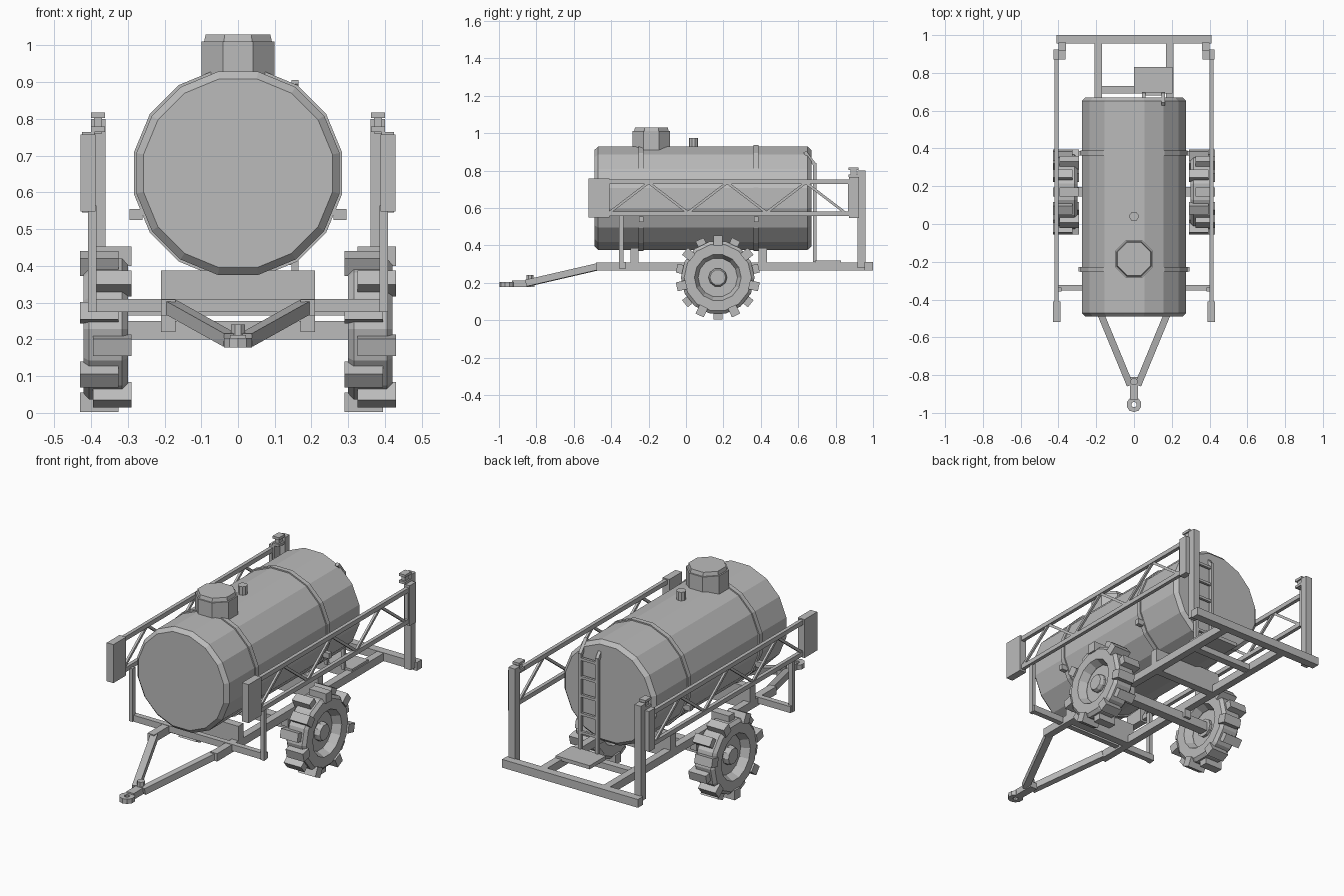
import bpy, bmesh
from math import pi, sin, cos
from mathutils import Vector, Matrix

cube = bpy.data.objects.get("Cube")
if cube:
    bpy.data.objects.remove(cube)

grey = bpy.data.materials.new("plain_grey")
grey.use_nodes = True
grey.diffuse_color = (0.5, 0.5, 0.5, 1)
grey.node_tree.nodes["Principled BSDF"].inputs["Base Color"].default_value = (0.5, 0.5, 0.5, 1)


def finish(name, bm):
    bmesh.ops.recalc_face_normals(bm, faces=bm.faces[:])
    mesh = bpy.data.meshes.new(name)
    bm.to_mesh(mesh)
    bm.free()
    mesh.materials.append(grey)
    obj = bpy.data.objects.new(name, mesh)
    bpy.context.collection.objects.link(obj)
    return obj


def add_box(bm, x, y, z, turn=None):
    """Box between (low, high) pairs on each axis."""
    size = [b - a for a, b in (x, y, z)]
    mid = [(a + b) / 2 for a, b in (x, y, z)]
    m = Matrix.Translation(mid) @ Matrix.Diagonal((*size, 1))
    bmesh.ops.create_cube(bm, size=1, matrix=(turn or Matrix()) @ m)


def add_bar(bm, a, b, w, h):
    """Rectangular bar from a to b, w across and h upwards."""
    a, b = Vector(a), Vector(b)
    d = (b - a).normalized()
    ref = Vector((0, 0, 1)) if abs(d.z) < 0.95 else Vector((0, 1, 0))
    side = d.cross(ref).normalized()
    up = side.cross(d)
    rot = Matrix((side, d, up)).transposed().to_4x4()
    m = Matrix.Translation((a + b) / 2) @ rot @ Matrix.Diagonal((w, (b - a).length, h, 1))
    bmesh.ops.create_cube(bm, size=1, matrix=m)


def add_lathe(bm, profile, n, frame, closed=False):
    """Turn (radius, height) points about the z axis of frame; flat side towards x."""
    rings = []
    for r, h in profile:
        rings.append([bm.verts.new(frame @ Vector((r * cos(t), r * sin(t), h)))
                      for t in ((i + 0.5) * 2 * pi / n for i in range(n))])
    pairs = list(zip(rings, rings[1:]))
    if closed:
        pairs.append((rings[-1], rings[0]))
    else:
        bm.faces.new(rings[0])
        bm.faces.new(rings[-1])
    for p, q in pairs:
        for i in range(n):
            j = (i + 1) % n
            bm.faces.new((p[i], p[j], q[j], q[i]))


def lathe(name, profile, n, frame, closed=False):
    bm = bmesh.new()
    add_lathe(bm, profile, n, frame, closed)
    return finish(name, bm)


def box(name, *dims):
    bm = bmesh.new()
    add_box(bm, *dims)
    return finish(name, bm)


ALONG_Y = Matrix.Translation((0, 0, 0.652)) @ Matrix.Rotation(-pi / 2, 4, 'X')
SIDES = ((1, "left"), (-1, "right"))


def span(s, a, b):
    return tuple(sorted((s * a, s * b)))


# Tank, straps and fittings
lathe("tank", [(0.262, -0.49), (0.282, -0.47), (0.282, 0.65), (0.262, 0.67)], 16, ALONG_Y)
for name, y in (("front", -0.24), ("rear", 0.375)):
    lathe(name + "_strap", [(0.275, y - 0.013), (0.289, y - 0.013),
                            (0.289, y + 0.013), (0.275, y + 0.013)], 16, ALONG_Y, True)
    bm = bmesh.new()
    for s, _ in SIDES:
        add_box(bm, span(s, 0.26, 0.295), (y - 0.012, y + 0.012), (0.525, 0.555))
    finish(name + "_strap_clamps", bm)
lathe("hatch", [(0.108, 0.88), (0.108, 1.01), (0.1, 1.01), (0.095, 1.03)], 8,
      Matrix.Translation((0, -0.185, 0)))
lathe("vent", [(0.025, 0.9), (0.025, 0.975)], 10, Matrix.Translation((0, 0.04, 0)))

# Chassis
bm = bmesh.new()
for s, _ in SIDES:
    add_box(bm, span(s, 0.17, 0.21), (-0.48, 0.96), (0.265, 0.308))
finish("chassis_rails", bm)
box("rear_beam", (-0.41, 0.41), (0.955, 1.0), (0.265, 0.31))
box("front_outrigger", (-0.405, 0.405), (-0.352, -0.322), (0.275, 0.31))
box("axle", (-0.36, 0.36), (0.145, 0.195), (0.2, 0.25))
bm = bmesh.new()
for s, _ in SIDES:
    add_box(bm, span(s, 0.17, 0.21), (0.13, 0.21), (0.22, 0.28))
finish("axle_mounts", bm)
for name, y in (("front", -0.275), ("rear", 0.41)):
    box(name + "_saddle", (-0.21, 0.21), (y - 0.022, y + 0.022), (0.265, 0.387))
box("step_platform", (0, 0.205), (0.69, 0.83), (0.3, 0.32))
box("platform_beam", (-0.18, 0.18), (0.69, 0.73), (0.268, 0.3))

# Drawbar and towing eye
bm = bmesh.new()
for s, _ in SIDES:
    add_bar(bm, (s * 0.183, -0.46, 0.288), (s * 0.022, -0.85, 0.198), 0.036, 0.036)
finish("drawbar", bm)
box("hitch_block", (-0.022, 0.022), (-0.93, -0.81), (0.178, 0.212))
lathe("towing_eye", [(0.014, 0.178), (0.04, 0.178), (0.04, 0.204), (0.014, 0.204)], 10,
      Matrix.Translation((0, -0.956, 0)), True)
lathe("hitch_pin", [(0.02, 0.2), (0.02, 0.24)], 8, Matrix.Translation((0, -0.835, 0)))

# Ladder with rails bent over the tank
bm = bmesh.new()
for x in (0.052, 0.155):
    add_box(bm, (x - 0.009, x + 0.009), (0.678, 0.698), (0.31, 0.84))
    add_bar(bm, (x, 0.688, 0.832), (x, 0.635, 0.9), 0.018, 0.018)
for i in range(5):
    z = 0.41 + i * 0.1
    add_box(bm, (0.052, 0.155), (0.681, 0.695), (z - 0.007, z + 0.007))
finish("ladder", bm)

for s, side in SIDES:
    # Folded spray boom: chords and zigzag bracing
    bm = bmesh.new()
    for z in (0.74, 0.57):
        add_box(bm, span(s, 0.4, 0.42), (-0.42, 0.92), (z - 0.012, z + 0.012))
    add_box(bm, span(s, 0.4, 0.42), (0.865, 0.89), (0.56, 0.75))
    for i in range(6):
        ends = (0.575, 0.735) if i % 2 == 0 else (0.735, 0.575)
        y = -0.41 + i * 0.21
        add_bar(bm, (s * 0.41, y, ends[0]), (s * 0.41, y + 0.21, ends[1]), 0.012, 0.014)
    finish(side + "_boom", bm)
    box(side + "_boom_end", span(s, 0.388, 0.428), (-0.52, -0.41), (0.548, 0.758))

    # Boom supports
    box(side + "_front_post", span(s, 0.385, 0.408), (-0.358, -0.335), (0.275, 0.565))
    box(side + "_rear_post", span(s, 0.36, 0.4), (0.918, 0.96), (0.28, 0.8))
    bm = bmesh.new()
    add_box(bm, span(s, 0.39, 0.425), (0.872, 0.925), (0.545, 0.765))
    for z in (0.765, 0.803):
        add_box(bm, span(s, 0.362, 0.4), (0.87, 0.922), (z, z + 0.014))
    add_box(bm, span(s, 0.37, 0.392), (0.88, 0.912), (0.76, 0.81))
    finish(side + "_boom_hinge", bm)

    # Wheel with staggered tread lugs
    hub = Matrix.Translation((s * 0.36, 0.17, 0.228)) @ Matrix.Rotation(s * pi / 2, 4, 'Y')
    n = 14
    lathe(side + "_tyre", [(0.125, -0.06), (0.18, -0.06), (0.197, -0.045), (0.197, 0.045),
                           (0.18, 0.06), (0.125, 0.06), (0.105, 0.02), (0.105, -0.02)],
          n, hub, True)
    lathe(side + "_rim", [(0.12, -0.015), (0.12, 0.015)], 7, hub)
    lathe(side + "_hub", [(0.05, -0.03), (0.05, 0.03), (0.042, 0.045)], 10, hub)
    bm = bmesh.new()
    for i in range(n):
        low, high = (-0.07, 0.035) if i % 2 == 0 else (-0.035, 0.07)
        turn = hub @ Matrix.Rotation(i * 2 * pi / n, 4, 'Z')
        add_box(bm, (0.172, 0.225), (-0.024, 0.024), (low, high), turn)
    finish(side + "_tread", bm)
